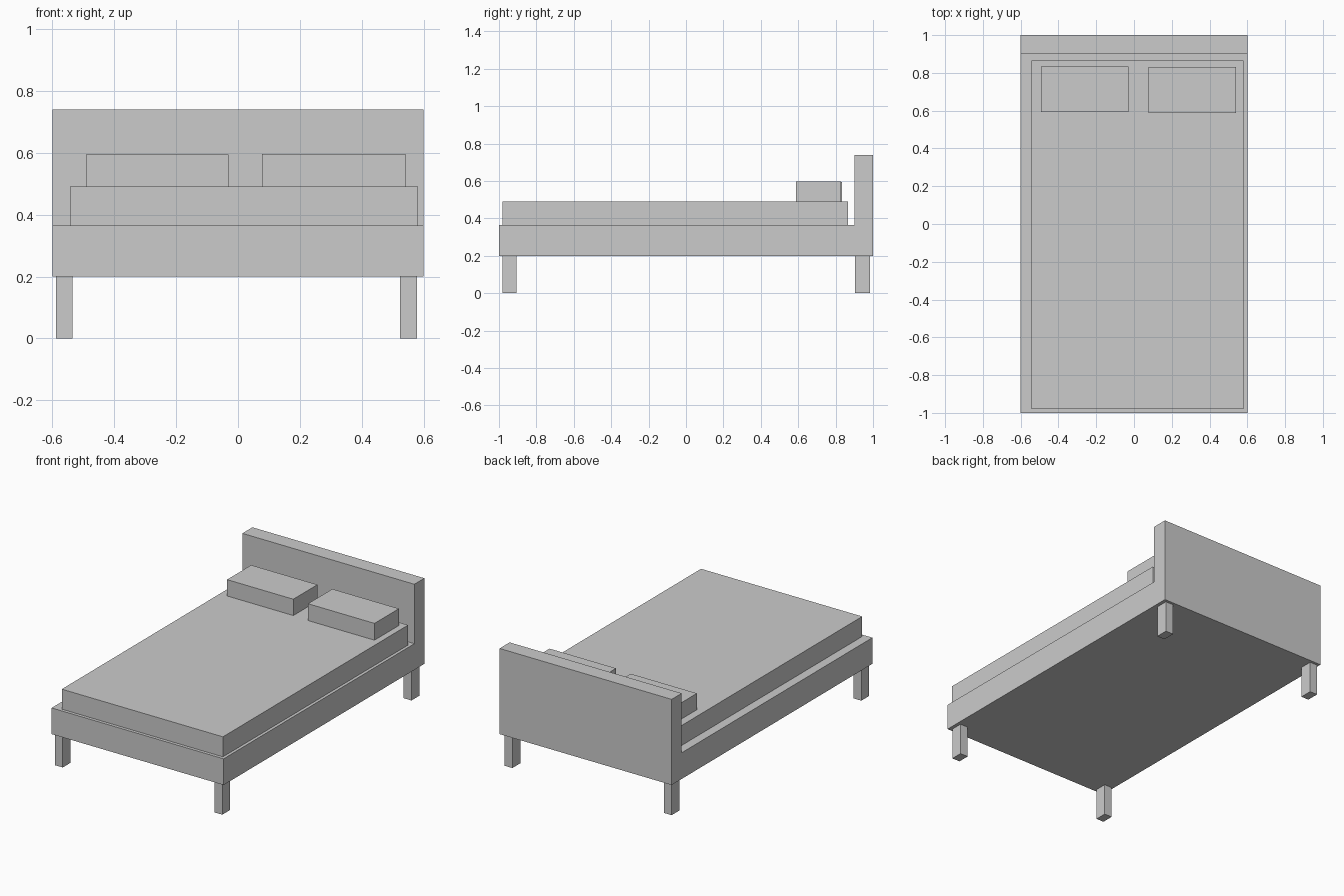
import bpy
import bmesh

if "Cube" in bpy.data.objects:
    bpy.data.objects.remove(bpy.data.objects["Cube"])


def finish(name, bm):
    bmesh.ops.recalc_face_normals(bm, faces=bm.faces)
    mesh = bpy.data.meshes.new(name)
    bm.to_mesh(mesh)
    bm.free()
    obj = bpy.data.objects.new(name, mesh)
    bpy.context.collection.objects.link(obj)
    return obj


def box(name, x, y, z):
    """Box from (min, max) ranges along each axis."""
    bm = bmesh.new()
    bmesh.ops.create_cube(bm, size=1)
    for v in bm.verts:
        v.co = [r[0] if c < 0 else r[1] for c, r in zip(v.co, (x, y, z))]
    return finish(name, bm)


def extrude_side_profile(name, profile, x0, x1):
    """Extrude a (y, z) outline across the width."""
    bm = bmesh.new()
    face = bm.faces.new([bm.verts.new((x0, y, z)) for y, z in profile])
    result = bmesh.ops.extrude_face_region(bm, geom=[face], use_keep_orig=True)
    verts = [g for g in result["geom"] if isinstance(g, bmesh.types.BMVert)]
    bmesh.ops.translate(bm, verts=verts, vec=(x1 - x0, 0, 0))
    return finish(name, bm)


# Base and headboard as one continuous L-shaped body
extrude_side_profile("frame_and_headboard", [
    (-1.0, 0.20), (1.0, 0.20), (1.0, 0.74),
    (0.90, 0.74), (0.90, 0.365), (-1.0, 0.365)], -0.60, 0.60)

# Mattress, set slightly off centre
box("mattress", (-0.543, 0.581), (-0.98, 0.865), (0.365, 0.491))

# Pillows
box("left_pillow", (-0.492, -0.03), (0.594, 0.834), (0.491, 0.594))
box("right_pillow", (0.077, 0.541), (0.587, 0.83), (0.491, 0.597))

# Legs
for side, x in (("left", (-0.588, -0.535)), ("right", (0.523, 0.578))):
    for end, y in (("front", (-0.982, -0.907)), ("back", (0.903, 0.983))):
        box(f"{end}_{side}_leg", x, y, (0.0, 0.20))
